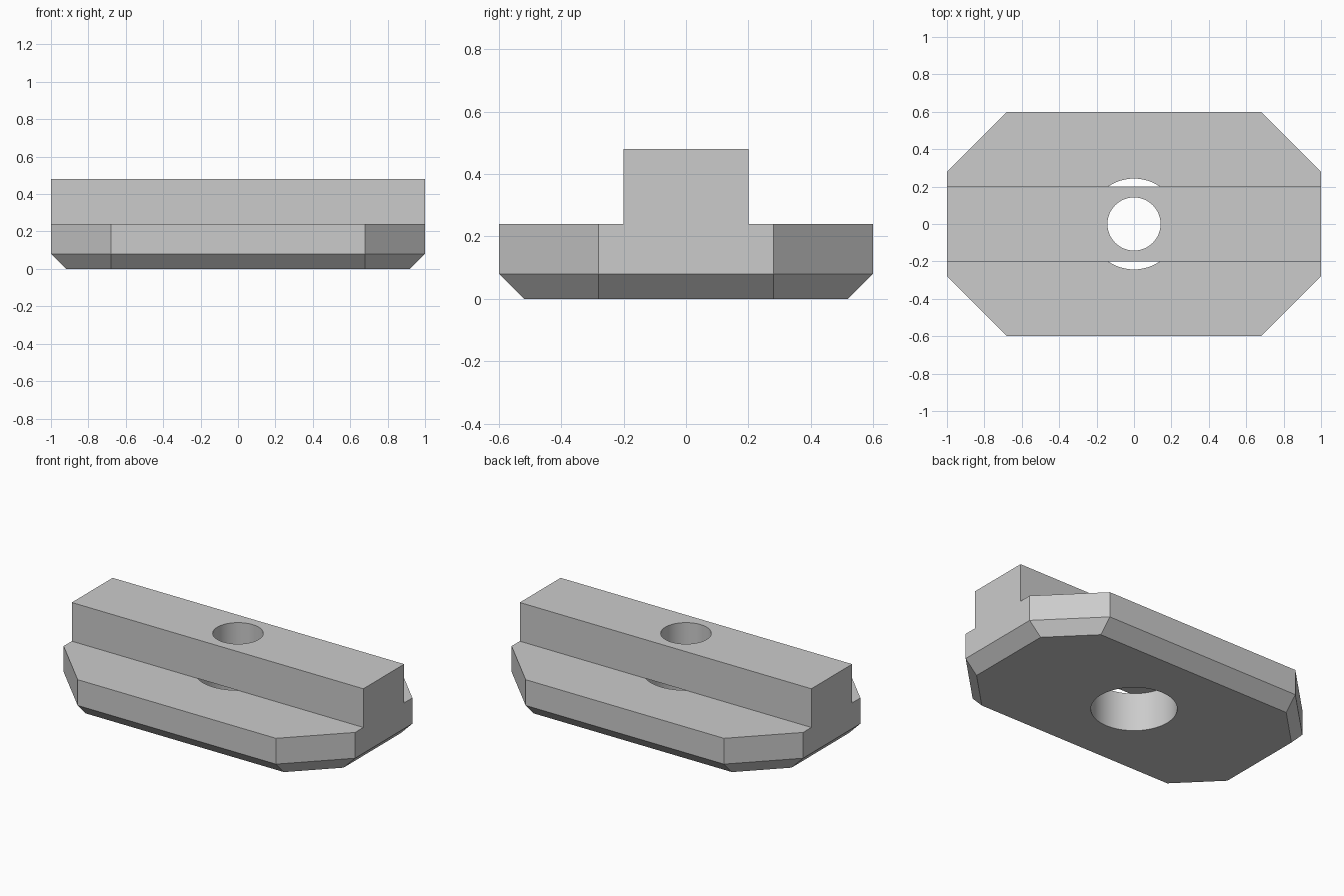
import bpy
import bmesh
from math import radians

cube = bpy.data.objects.get("Cube")
if cube:
    bpy.data.objects.remove(cube, do_unlink=True)

grey = bpy.data.materials.new("plain grey")
grey.use_nodes = True
colour = (0.6, 0.6, 0.6, 1)
grey.diffuse_color = colour
grey.node_tree.nodes["Principled BSDF"].inputs["Base Color"].default_value = colour


def loft(name, rings):
    """Closed solid skinned through rings with equal point counts."""
    bm = bmesh.new()
    loops = [[bm.verts.new(p) for p in ring] for ring in rings]
    for a, b in zip(loops, loops[1:]):
        for i in range(len(a)):
            j = (i + 1) % len(a)
            bm.faces.new((a[i], a[j], b[j], b[i]))
    bm.faces.new(loops[0][::-1])
    bm.faces.new(loops[-1])
    bmesh.ops.recalc_face_normals(bm, faces=bm.faces)
    mesh = bpy.data.meshes.new(name)
    bm.to_mesh(mesh)
    bm.free()
    mesh.materials.append(grey)
    obj = bpy.data.objects.new(name, mesh)
    bpy.context.collection.objects.link(obj)
    return obj


def octagon(inset, z):
    x, y, cx, cy = 1 - inset, 0.6 - inset, 0.68, 0.28
    quarter = [(x, cy), (cx, y)]
    half = quarter + [(-px, py) for px, py in quarter[::-1]]
    return [(px, py, z) for px, py in half + [(-a, -b) for a, b in half]]


def combine(target, tool, operation):
    mod = target.modifiers.new(operation.lower(), "BOOLEAN")
    mod.operation = operation
    mod.solver = "EXACT"
    mod.object = tool
    tool.hide_render = True
    bpy.context.view_layer.objects.active = target
    bpy.ops.object.modifier_apply(modifier=mod.name)
    bpy.data.objects.remove(tool, do_unlink=True)


def cylinder(name, radius, bottom, top):
    bpy.ops.mesh.primitive_cylinder_add(
        vertices=64, radius=radius, depth=top - bottom,
        location=(0, 0, (top + bottom) / 2))
    obj = bpy.context.object
    obj.name = name
    obj.data.materials.append(grey)
    return obj


# Octagonal block with a chamfered lower edge
nut = loft("slot_nut", [octagon(0.08, 0), octagon(0, 0.08), octagon(0, 0.7)])

# Trim to a T section: flat flanges and a raised central rib
half = [(0.9, -0.2), (0.9, 0.24), (0.2, 0.24), (0.2, 0.48)]
section = half + [(-y, z) for y, z in half[::-1]]
profile = loft("t_section", [[(x, y, z) for y, z in section] for x in (-1.3, 1.3)])
combine(nut, profile, "INTERSECT")

# Through hole and the wider recess underneath
combine(nut, cylinder("hole_cutter", 0.142, -0.2, 0.8), "DIFFERENCE")
combine(nut, cylinder("recess_cutter", 0.243, -0.2, 0.24), "DIFFERENCE")

# Smooth bore walls, crisp edges elsewhere
bpy.ops.object.select_all(action="DESELECT")
nut.select_set(True)
bpy.context.view_layer.objects.active = nut
bpy.ops.object.shade_smooth_by_angle(angle=radians(25))
